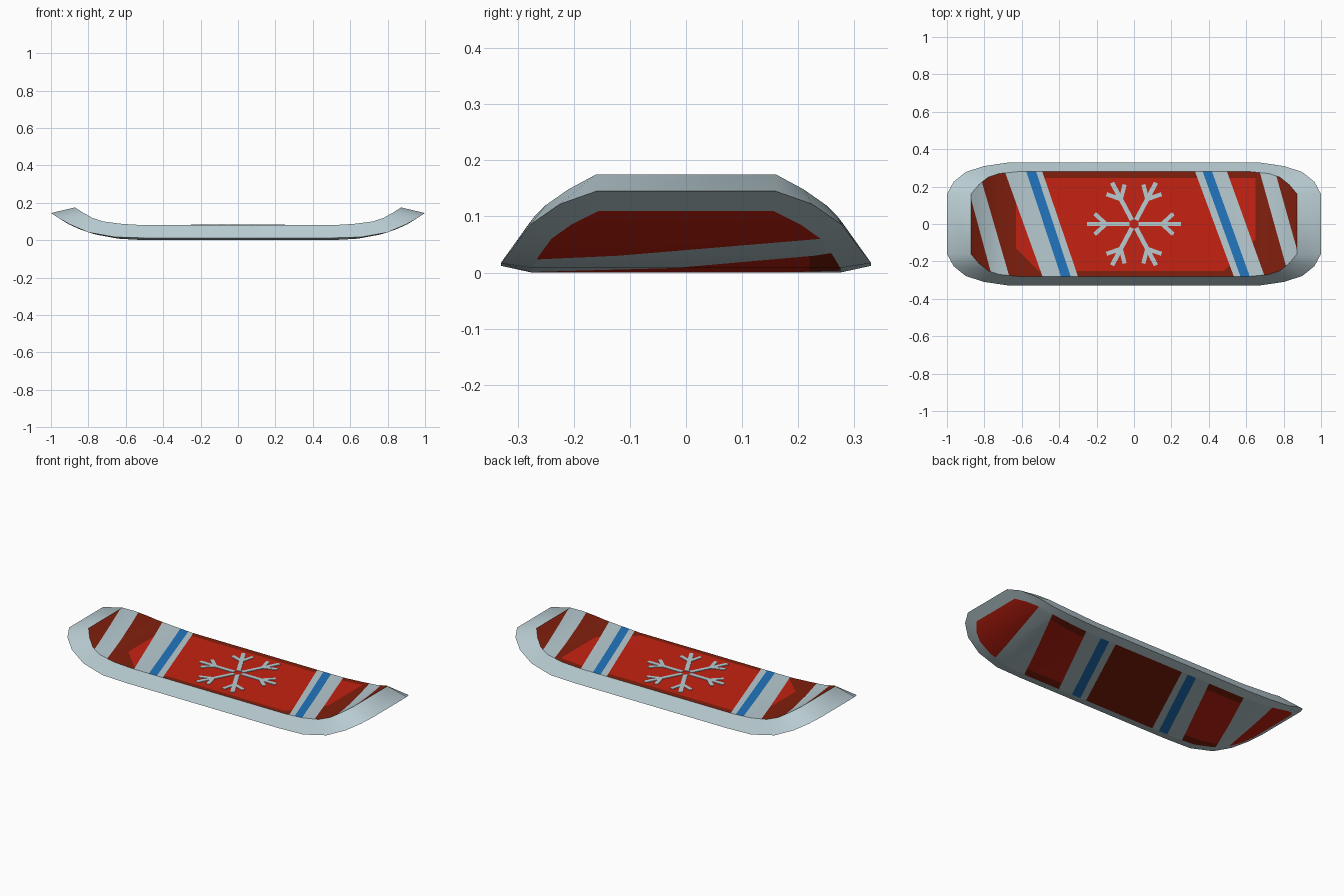
import bpy, bmesh, math
from mathutils import Matrix

if "Cube" in bpy.data.objects:
    bpy.data.objects.remove(bpy.data.objects["Cube"])

def material(name, rgb):
    m = bpy.data.materials.new(name)
    m.diffuse_color = (*rgb, 1)
    m.use_nodes = True
    m.node_tree.nodes["Principled BSDF"].inputs["Base Color"].default_value = m.diffuse_color
    return m

GREY, RED, DARK, BLUE = range(4)
MATS = [material("pale grey", (0.48, 0.60, 0.64)), material("red", (0.56, 0.016, 0.006)),
        material("dark red", (0.22, 0.014, 0.004)), material("blue", (0.016, 0.18, 0.52))]

# Half outlines, middle to tip: (x, half width, z)
BOTTOM = [(.5, .275, 0), (.64, .275, .008), (.76, .262, .03), (.85, .24, .06), (.905, .205, .085), (.945, .155, .11)]
MIDDLE = [(.5, .33, .012), (.66, .33, .017), (.80, .31, .042), (.90, .278, .085), (.965, .225, .122), (1, .16, .145)]
TOP = [(.5, .28, .08), (.62, .28, .087), (.72, .27, .10), (.78, .25, .12), (.83, .21, .148), (.872, .16, .175)]

def finish(bm, name, mats):
    me = bpy.data.meshes.new(name)
    bm.to_mesh(me)
    bm.free()
    for m in mats:
        me.materials.append(m)
    ob = bpy.data.objects.new(name, me)
    bpy.context.collection.objects.link(ob)
    return ob

def smooth(ob):
    bpy.ops.object.select_all(action='DESELECT')
    ob.select_set(True)
    bpy.context.view_layer.objects.active = ob
    bpy.ops.object.shade_smooth_by_angle(angle=math.radians(45))

def ring(half):
    """Closed outline, counter-clockwise from above."""
    right = [(x, -w, z) for x, w, z in half] + [(x, w, z) for x, w, z in reversed(half)]
    return right + [(-x, -y, z) for x, y, z in right]

def cut(bm, x0, k):
    """Cut along the line x = x0 + k*y."""
    bmesh.ops.bisect_plane(bm, geom=bm.verts[:] + bm.edges[:] + bm.faces[:],
                           plane_co=(x0, 0, 0), plane_no=(1, -k, 0))

def panel(name, half, lines, bands, shade_planes, shade_rule, up):
    """Board surface cut into slanted colour bands, with darker shaded areas."""
    bm = bmesh.new()
    stations = [(-x, w, z) for x, w, z in reversed(half)] + half
    rows = [(bm.verts.new((x, -w, z)), bm.verts.new((x, w, z))) for x, w, z in stations]
    for a, b in zip(rows, rows[1:]):
        quad = (a[0], b[0], b[1], a[1])
        bm.faces.new(quad if up else quad[::-1])
    for x0, k in lines:
        cut(bm, x0, k)
    for nx, ny, d in shade_planes:
        bmesh.ops.bisect_plane(bm, geom=bm.verts[:] + bm.edges[:] + bm.faces[:],
                               plane_co=(nx * d / (nx * nx + ny * ny), ny * d / (nx * nx + ny * ny), 0),
                               plane_no=(nx, ny, 0))
    for f in bm.faces:
        c = f.calc_center_median()
        band = sum(c.x > x0 + k * c.y for x0, k in lines)
        f.material_index = bands[band]
        if bands[band] == RED and shade_rule(c, band):
            f.material_index = DARK
    smooth(finish(bm, name, MATS))

# Rim: lower chamfer and sloping side wall
bm = bmesh.new()
loops = [[bm.verts.new(p) for p in ring(h)] for h in (BOTTOM, MIDDLE, TOP)]
for lo, hi in zip(loops, loops[1:]):
    for i in range(len(lo)):
        j = (i + 1) % len(lo)
        bm.faces.new((lo[i], lo[j], hi[j], hi[i]))
smooth(finish(bm, "rim", [MATS[GREY]]))

# Top deck with slanted stripes; red is bright only inside the shade planes
top_lines = [(-.835, -.27), (-.748, -.29), (-.59, -.36), (-.483, -.33), (-.431, -.33), (-.395, -.34),
             (.43, -.37), (.468, -.36), (.518, -.36), (.598, -.36), (.75, -.28), (.833, -.28)]
bands = [RED, GREY, RED, GREY, BLUE, GREY, RED, GREY, BLUE, GREY, RED, GREY, RED]
bright = [(0, 1, .245), (0, -1, .25), (1, 0, .65), (-1, 0, .63), (1, -1, .73), (-1, -1, .76)]
panel("deck", TOP, top_lines, bands, bright,
      lambda c, b: any(nx * c.x + ny * c.y > d for nx, ny, d in bright), True)

# Base with stripes slanted the other way and a dark centre
half_lines = [(.226, .47), (.268, .48), (.325, .48), (.42, .5), (.65, .48), (.79, .25)]
base_lines = [(-x, k) for x, k in reversed(half_lines)] + half_lines
base_bands = bands[:6] + [DARK] + bands[7:]
panel("base", BOTTOM, base_lines, base_bands, [(0, 1, .22), (0, -1, .22)],
      lambda c, b: b in (2, 10) and abs(c.y) > .22, False)

# Snowflake: thin bars on the deck, six forked arms
bm = bmesh.new()

def bar(p, q, width, turn):
    dx, dy = q[0] - p[0], q[1] - p[1]
    m = (Matrix.Rotation(turn, 4, 'Z')
         @ Matrix.Translation(((p[0] + q[0]) / 2, (p[1] + q[1]) / 2, .081))
         @ Matrix.Rotation(math.atan2(dy, dx), 4, 'Z')
         @ Matrix.Diagonal((math.hypot(dx, dy), width, .004, 1)))
    bmesh.ops.create_cube(bm, size=1, matrix=m)

for deg in (0, 62, 118, 180, 242, 298):
    t = math.radians(deg)
    bar((.024, 0), (.25, 0), .024, t)
    for s in (-1, 1):
        bar((.15, 0), (.21, s * .055), .022, t)
finish(bm, "snowflake", [MATS[GREY]])
